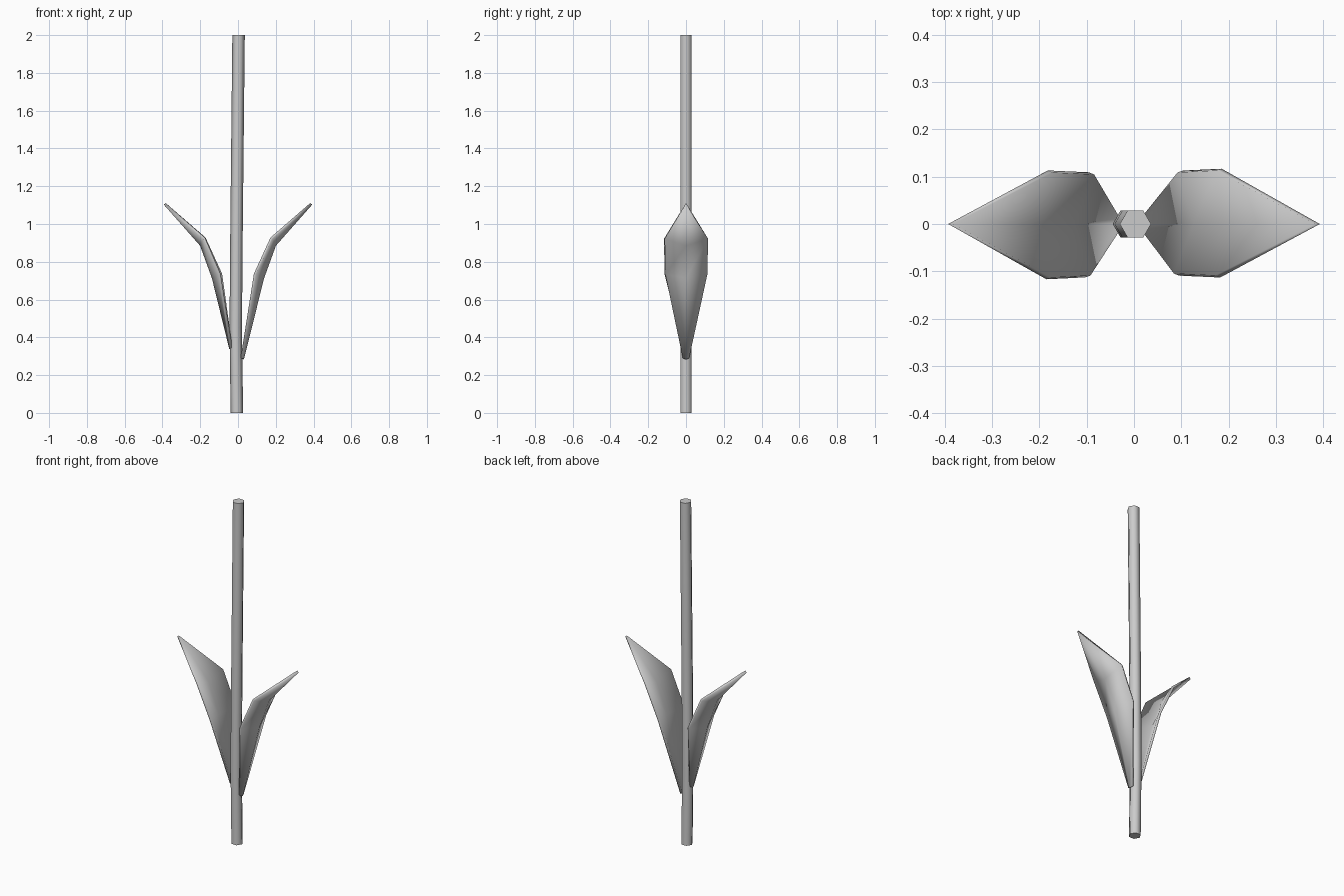
import bpy, bmesh
from math import cos, sin, pi

if "Cube" in bpy.data.objects:
    bpy.data.objects.remove(bpy.data.objects["Cube"])


def make_object(name, bm, angle):
    bmesh.ops.recalc_face_normals(bm, faces=bm.faces)
    mesh = bpy.data.meshes.new(name)
    bm.to_mesh(mesh)
    bm.free()
    ob = bpy.data.objects.new(name, mesh)
    bpy.context.collection.objects.link(ob)
    bpy.ops.object.select_all(action='DESELECT')
    ob.select_set(True)
    bpy.context.view_layer.objects.active = ob
    bpy.ops.object.shade_smooth_by_angle(angle=angle)
    return ob


# Stem: hexagonal tube with a slight bend
bm = bmesh.new()
rings = []
for x, z in [(-0.006, 0), (-0.012, 0.45), (-0.008, 0.95), (0.003, 2)]:
    rings.append([bm.verts.new((x + 0.033 * cos(i * pi / 3), 0.033 * sin(i * pi / 3), z))
                  for i in range(6)])
for a, b in zip(rings, rings[1:]):
    for i in range(6):
        j = (i + 1) % 6
        bm.faces.new((a[i], a[j], b[j], b[i]))
bm.faces.new(rings[0][::-1])
bm.faces.new(rings[-1])
make_object("stem", bm, pi / 2.5)


# Leaf: three-point cross-sections folded along the midrib, ending in a tip
def leaf(name, side, base_x, base_z):
    rows = [
        [(base_x, -0.014, base_z), (base_x + 0.005, 0, base_z - 0.005), (base_x, 0.014, base_z)],
        [(0.09, -0.107, 0.735), (0.132, 0, 0.715), (0.098, 0.111, 0.735)],
        [(0.177, -0.111, 0.925), (0.195, 0, 0.888), (0.18, 0.115, 0.925)],
    ]
    bm = bmesh.new()
    grid = [[bm.verts.new((side * x, side * y, z)) for x, y, z in row] for row in rows]
    tip = bm.verts.new((side * 0.388, 0, 1.107))
    for a, b in zip(grid, grid[1:]):
        for i in range(2):
            bm.faces.new((a[i], a[i + 1], b[i + 1], b[i]))
    for i in range(2):
        bm.faces.new((grid[-1][i], grid[-1][i + 1], tip))
    ob = make_object(name, bm, pi / 3)
    mod = ob.modifiers.new("thickness", 'SOLIDIFY')
    mod.thickness = 0.013
    mod.offset = 0


leaf("right_leaf", 1, 0.02, 0.29)
leaf("left_leaf", -1, 0.035, 0.345)
